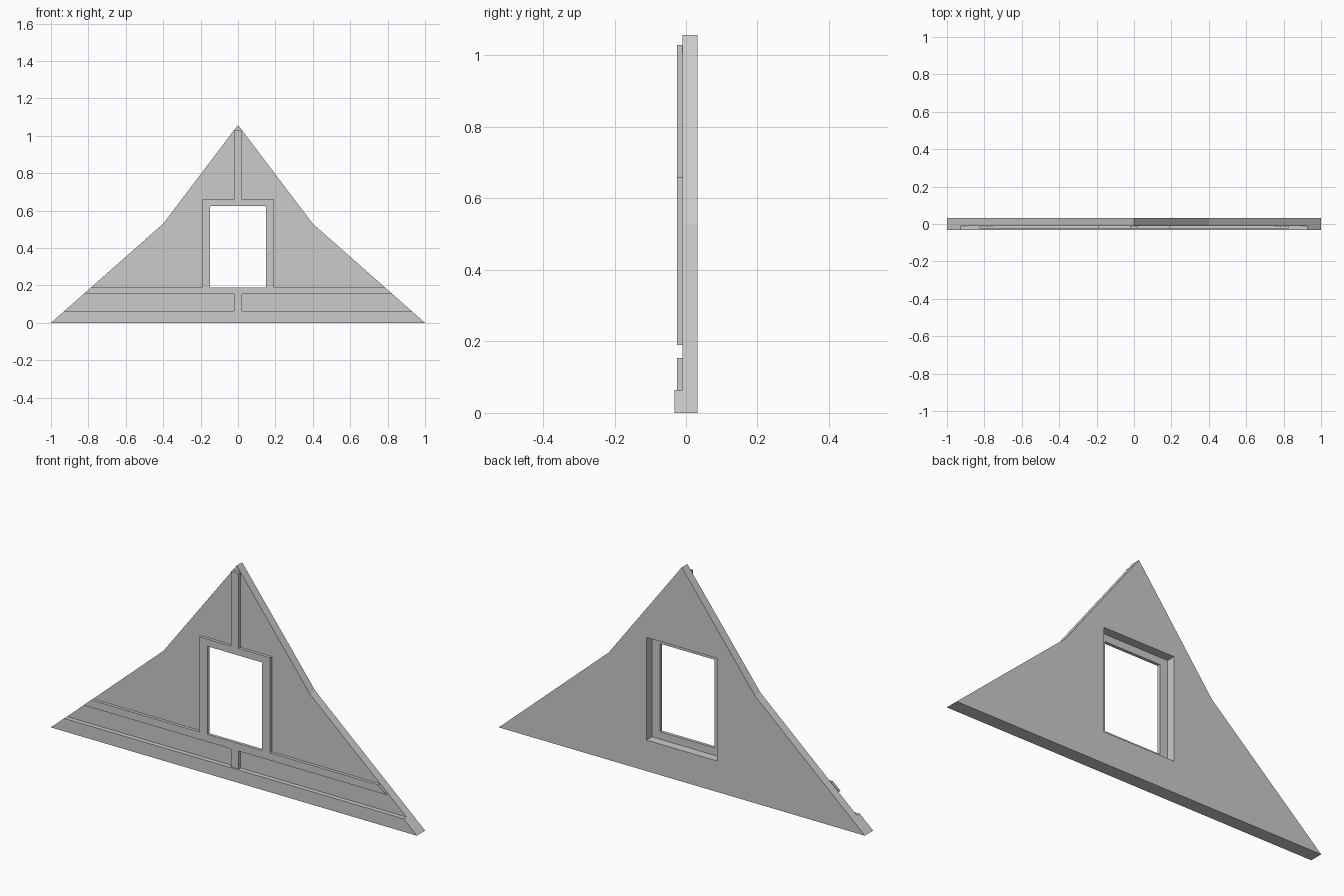
import bpy

if "Cube" in bpy.data.objects:
    bpy.data.objects.remove(bpy.data.objects["Cube"])


def slope_x(z):
    """x of the lower gable slope at height z"""
    return 1 - 0.6 * z / 0.53


def half_panel(name, outline, y_front, y_back, open_edges=()):
    """Extrude a right-half (x, z) outline along y and mirror it over x = 0."""
    n = len(outline)
    verts = [(x, y, z) for y in (y_front, y_back) for x, z in outline]
    faces = [list(range(n)), list(range(2 * n - 1, n - 1, -1))]
    for i in range(n):
        j = (i + 1) % n
        on_seam = outline[i][0] == 0 and outline[j][0] == 0
        if not on_seam and i not in open_edges:
            faces.append([i, n + i, n + j, j])
    mesh = bpy.data.meshes.new(name)
    mesh.from_pydata(verts, [], faces)
    obj = bpy.data.objects.new(name, mesh)
    bpy.context.collection.objects.link(obj)
    mirror = obj.modifiers.new("mirror", 'MIRROR')
    mirror.use_clip = True
    return obj


Y_BACK, Y_WALL, Y_TRIM, Y_BASE = 0.0325, -0.01, -0.025, -0.0325
RAIL_LOW, RAIL_TOP, BASE_TOP = 0.153, 0.19, 0.064

# gable wall with window opening
half_panel("gable_wall", [
    (0, 0), (1, 0), (0.4, 0.53), (0, 1.058),
    (0, 0.66), (0.193, 0.66), (0.193, RAIL_LOW), (0, RAIL_LOW)],
    Y_WALL, Y_BACK)

# raised timber: posts, rail and window frame in one piece, rail ends open
half_panel("timber_frame", [
    (0, BASE_TOP), (0.021, BASE_TOP), (0.021, RAIL_LOW),
    (slope_x(RAIL_LOW), RAIL_LOW), (slope_x(RAIL_TOP), RAIL_TOP),
    (0.193, RAIL_TOP), (0.193, 0.66), (0.021, 0.66),
    (0.021, 1.03), (0, 1.03),
    (0, 0.625), (0.15, 0.625), (0.15, RAIL_TOP), (0, RAIL_TOP)],
    Y_TRIM, Y_WALL, open_edges=(3,))

# base board along the bottom
half_panel("base_board", [
    (0, 0), (1, 0), (slope_x(BASE_TOP), BASE_TOP), (0, BASE_TOP)],
    Y_BASE, Y_WALL)
